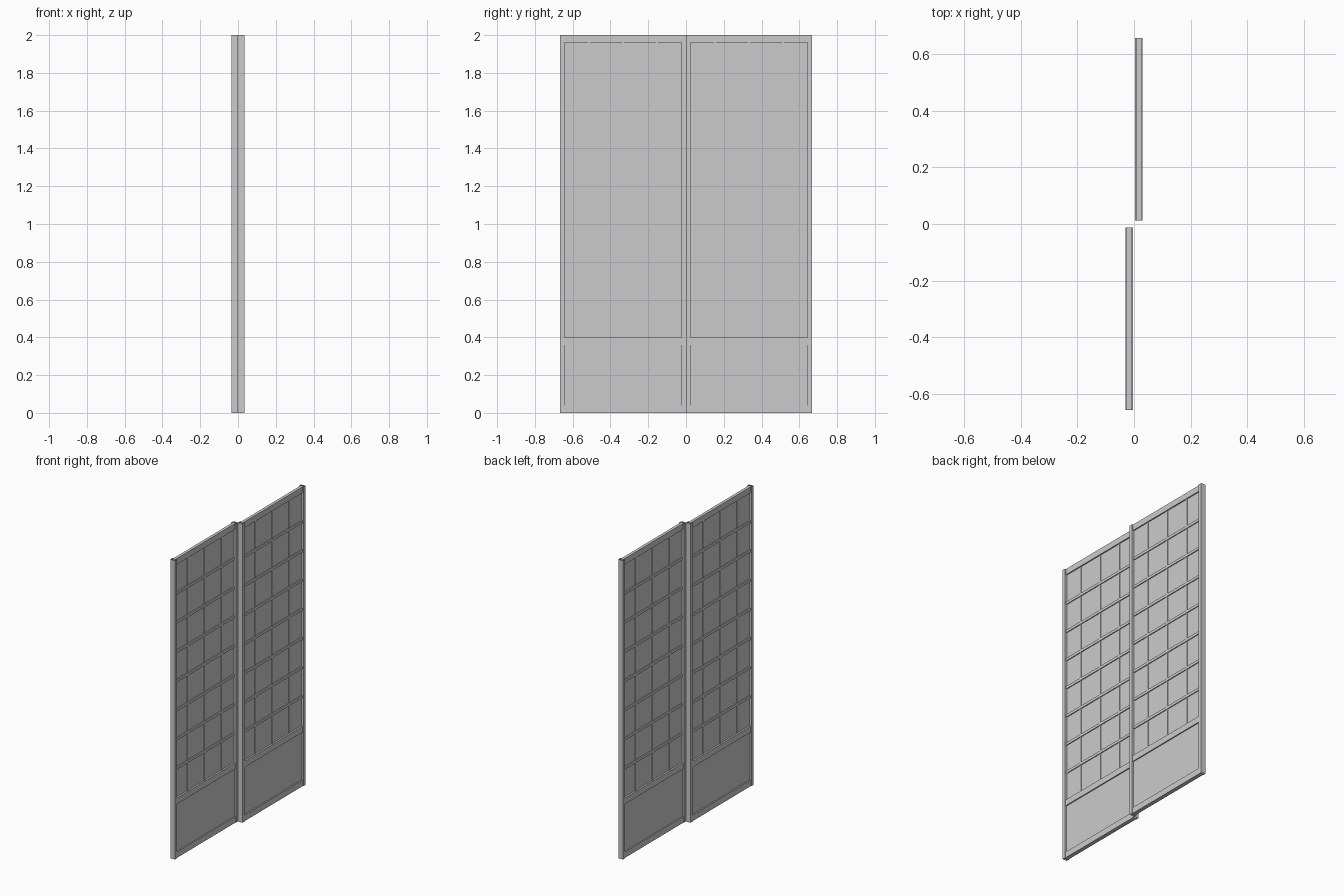
import bpy
import bmesh
from mathutils import Matrix, Vector

cube = bpy.data.objects.get("Cube")
if cube:
    bpy.data.objects.remove(cube, do_unlink=True)

grey = bpy.data.materials.new("plain_grey")
grey.use_nodes = True
COLOR = (0.6, 0.6, 0.6, 1)
grey.diffuse_color = COLOR
grey.node_tree.nodes["Principled BSDF"].inputs["Base Color"].default_value = COLOR

HEIGHT, WIDTH, DEPTH = 2.0, 0.667, 0.034
STILE = 0.023
RAIL = 0.04
MID = 0.4           # top of the middle rail
OPEN = WIDTH - 2 * STILE
TENON = WIDTH - STILE  # rails run to the middle of each stile


def make(name, boxes, origin, open_ends=False):
    """One object from boxes given as (y, z_low, z_high, depth, width)."""
    bm = bmesh.new()
    for y, low, high, depth, width in boxes:
        mat = Matrix.Translation((0, y, (low + high) / 2)) @ Matrix.Diagonal((depth, width, high - low, 1))
        bmesh.ops.create_cube(bm, size=1, matrix=mat)
    if open_ends:
        bm.normal_update()
        ends = [f for f in bm.faces if abs(f.normal.z) > 0.9]
        bmesh.ops.delete(bm, geom=ends, context="FACES_ONLY")
    mesh = bpy.data.meshes.new(name)
    bm.to_mesh(mesh)
    bm.free()
    mesh.materials.append(grey)
    obj = bpy.data.objects.new(name, mesh)
    obj.location = origin
    bpy.context.collection.objects.link(obj)


def build_screen(side, prefix):
    origin = Vector((side * DEPTH / 2, side * WIDTH / 2, 0))
    edge = (WIDTH - STILE) / 2
    # Hollow upright stiles
    make(prefix + "_stiles", [(s * edge, 0, HEIGHT, DEPTH, STILE) for s in (-1, 1)], origin, True)
    # Top, middle and bottom rails
    make(prefix + "_top_rail", [(0, HEIGHT - RAIL, HEIGHT, 0.02, TENON)], origin)
    make(prefix + "_middle_rail", [(0, MID - RAIL, MID, 0.027, TENON)], origin)
    make(prefix + "_bottom_rail", [(0, 0, RAIL, 0.027, TENON)], origin)
    # Thin upper sheet and thicker lower board
    make(prefix + "_paper_sheet", [(0, MID, HEIGHT - RAIL, 0.004, OPEN)], origin)
    make(prefix + "_lower_board", [(0, RAIL, MID - RAIL, 0.012, OPEN)], origin)
    # Lattice
    rows = 8
    step = (HEIGHT - RAIL - MID) / rows
    bars = [(0, MID + i * step - 0.009, MID + i * step + 0.009, 0.016, OPEN) for i in range(1, rows)]
    make(prefix + "_lattice_rows", bars, origin)
    bars = [(i * 0.18, MID, HEIGHT - RAIL, 0.011, 0.012) for i in (-1, 0, 1)]
    make(prefix + "_lattice_columns", bars, origin)


build_screen(-1, "front_screen")
build_screen(1, "back_screen")
